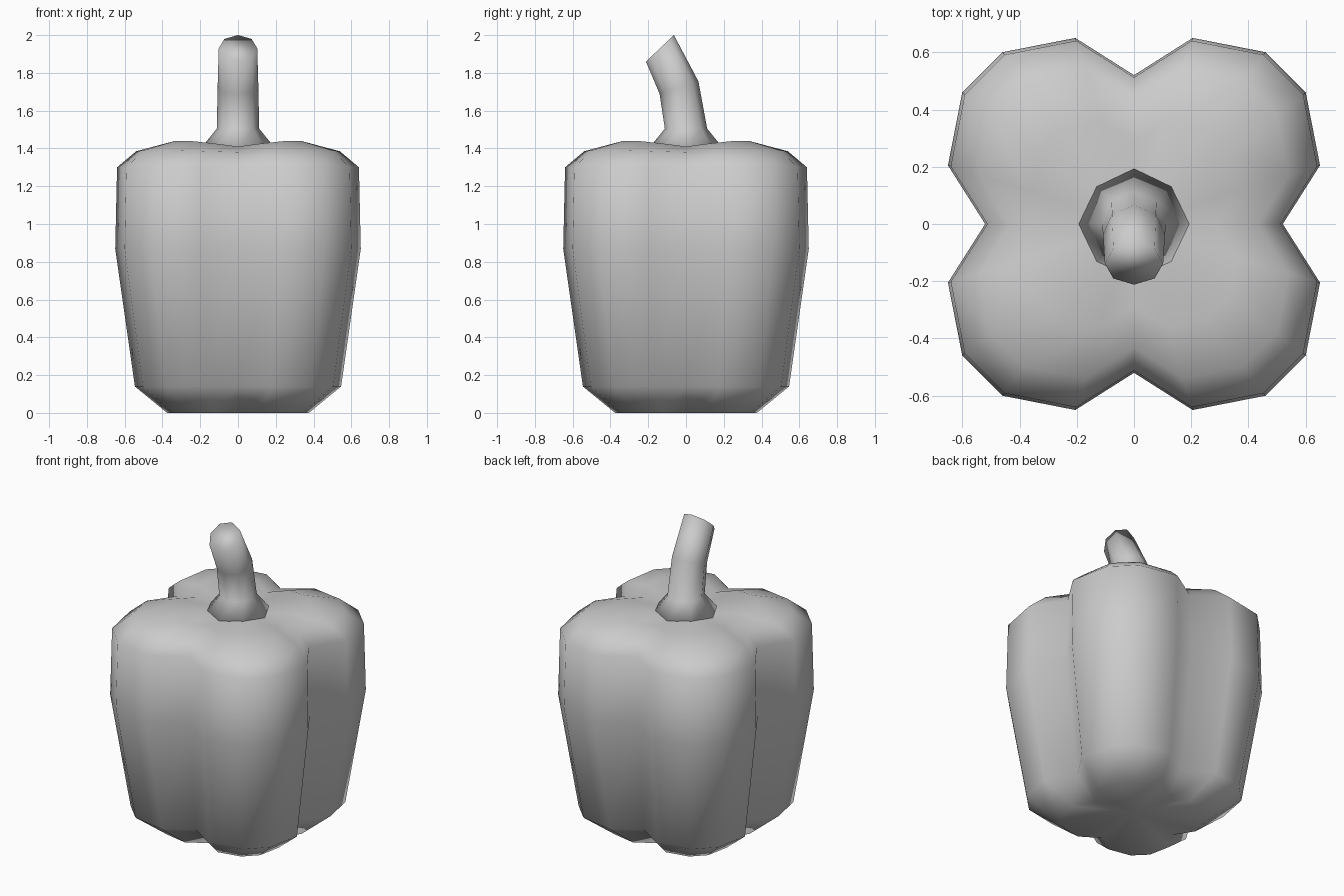
import bpy, bmesh
from math import sin, cos, pi
from mathutils import Vector

if "Cube" in bpy.data.objects:
    bpy.data.objects.remove(bpy.data.objects["Cube"])

# quarter outline of the four-lobed cross-section; last value = how far it dips
QUARTER = [(0.52, 0, 1), (0.65, 0.205, 0.5), (0.6, 0.46, 0), (0.46, 0.6, 0), (0.205, 0.65, 0.5)]


def lobed_ring(scale, z, dip=0.0):
    pts = []
    for q in range(4):
        c, s = round(cos(q * pi / 2)), round(sin(q * pi / 2))
        for x, y, w in QUARTER:
            pts.append(Vector(((x * c - y * s) * scale, (x * s + y * c) * scale, z - dip * w)))
    return pts


def stem_ring(y, z, r, tilt):
    # octagon leaning toward the front by the tilt angle
    pts = []
    for i in range(8):
        a = i * pi / 4
        u = sin(a) * r
        pts.append(Vector((cos(a) * r, y + u * cos(tilt), z + u * sin(tilt))))
    return pts


def loft(name, rings, low_centre=None, high_centre=None):
    bm = bmesh.new()
    loops = [[bm.verts.new(p) for p in ring] for ring in rings]
    n = len(loops[0])
    for a, b in zip(loops, loops[1:]):
        for i in range(n):
            j = (i + 1) % n
            bm.faces.new((a[i], a[j], b[j], b[i]))
    for loop, centre in ((loops[0], low_centre), (loops[-1], high_centre)):
        if centre is None:
            bm.faces.new(loop)
        else:
            v = bm.verts.new(centre)
            for i in range(n):
                bm.faces.new((loop[i], loop[(i + 1) % n], v))
    bmesh.ops.recalc_face_normals(bm, faces=bm.faces)
    for f in bm.faces:
        f.smooth = True
    mesh = bpy.data.meshes.new(name)
    bm.to_mesh(mesh)
    bm.free()
    obj = bpy.data.objects.new(name, mesh)
    bpy.context.collection.objects.link(obj)
    return obj


# pepper body: (scale, height, valley dip)
body = [(0.577, 0.0, 0), (0.84, 0.14, 0), (1.0, 0.87, 0), (0.985, 1.30, 0),
        (0.83, 1.39, 0.01), (0.555, 1.44, 0.03)]
loft("pepper_body", [lobed_ring(*b) for b in body], (0, 0, 0.04), (0, 0, 1.395))

# bent stem with flared foot: (y, z, radius, tilt)
stem = [(0, 1.39, 0.205, 0), (0, 1.505, 0.112, 0), (-0.037, 1.722, 0.108, 0.31),
        (-0.138, 1.93, 0.102, 0.76)]
loft("stem", [stem_ring(*s) for s in stem])
